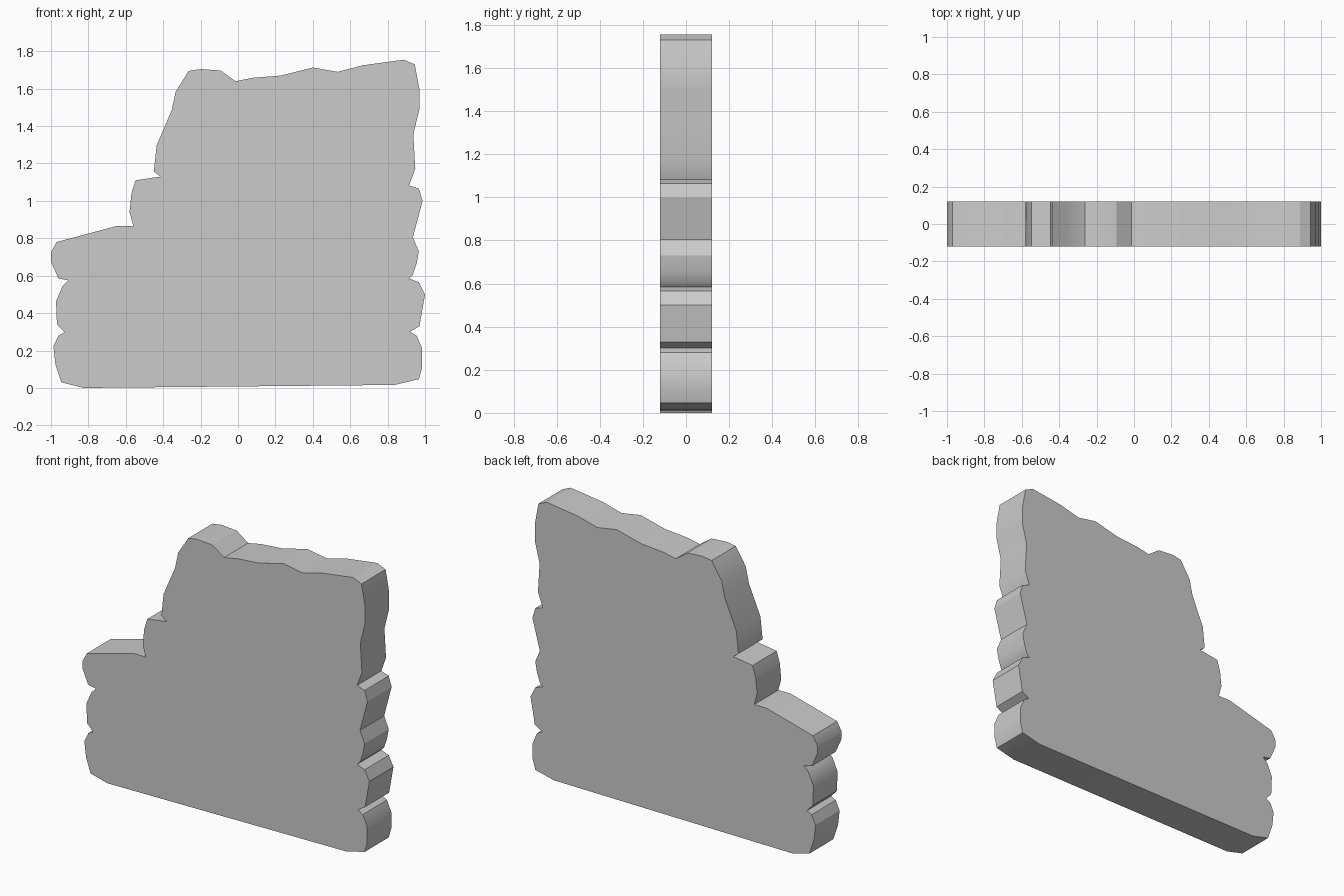
import bpy, bmesh
from mathutils import Vector

HALF_DEPTH = 0.12

# Base and stacked rounded courses up the right edge
base = [(-0.944, 0.03), (-0.825, 0.0), (0.837, 0.016), (0.967, 0.047)]
right_edge = [(0.985, 0.11), (0.985, 0.21), (0.955, 0.28), (0.92, 0.30),
              (0.97, 0.33), (1.0, 0.50), (0.967, 0.565), (0.915, 0.585),
              (0.935, 0.605), (0.955, 0.665), (0.967, 0.73), (0.935, 0.805),
              (0.987, 1.0), (0.967, 1.065), (0.915, 1.083), (0.948, 1.173),
              (0.937, 1.355), (0.97, 1.49), (0.97, 1.595), (0.945, 1.73)]
# Uneven top, right to left
top_edge = [(0.887, 1.755), (0.667, 1.725), (0.533, 1.69), (0.40, 1.713),
            (0.228, 1.67), (0.078, 1.658), (-0.013, 1.64), (-0.093, 1.697),
            (-0.20, 1.705), (-0.263, 1.695)]
# Broken steps and courses down the left edge
left_edge = [(-0.333, 1.585), (-0.355, 1.483), (-0.435, 1.297), (-0.45, 1.157),
             (-0.415, 1.13), (-0.548, 1.11), (-0.57, 1.04), (-0.58, 0.94),
             (-0.56, 0.867), (-0.645, 0.867), (-0.97, 0.78), (-1.0, 0.725),
             (-1.0, 0.675), (-0.96, 0.585), (-0.907, 0.575), (-0.938, 0.543),
             (-0.973, 0.463), (-0.968, 0.34), (-0.928, 0.297), (-0.96, 0.28),
             (-0.987, 0.222), (-0.976, 0.126)]


def extrude_profile(name, points, half_depth):
    bm = bmesh.new()
    face = bm.faces.new([bm.verts.new((x, -half_depth, z)) for x, z in points])
    result = bmesh.ops.extrude_face_region(bm, geom=[face], use_keep_orig=True)
    moved = [v for v in result["geom"] if isinstance(v, bmesh.types.BMVert)]
    bmesh.ops.translate(bm, verts=moved, vec=Vector((0, 2 * half_depth, 0)))
    bmesh.ops.recalc_face_normals(bm, faces=bm.faces)
    mesh = bpy.data.meshes.new(name)
    bm.to_mesh(mesh)
    bm.free()
    obj = bpy.data.objects.new(name, mesh)
    bpy.context.collection.objects.link(obj)
    return obj


# Broken wall slab
wall = extrude_profile("broken_wall", base + right_edge + top_edge + left_edge, HALF_DEPTH)
bpy.context.view_layer.objects.active = wall
wall.select_set(True)
bpy.ops.object.shade_smooth_by_angle()
